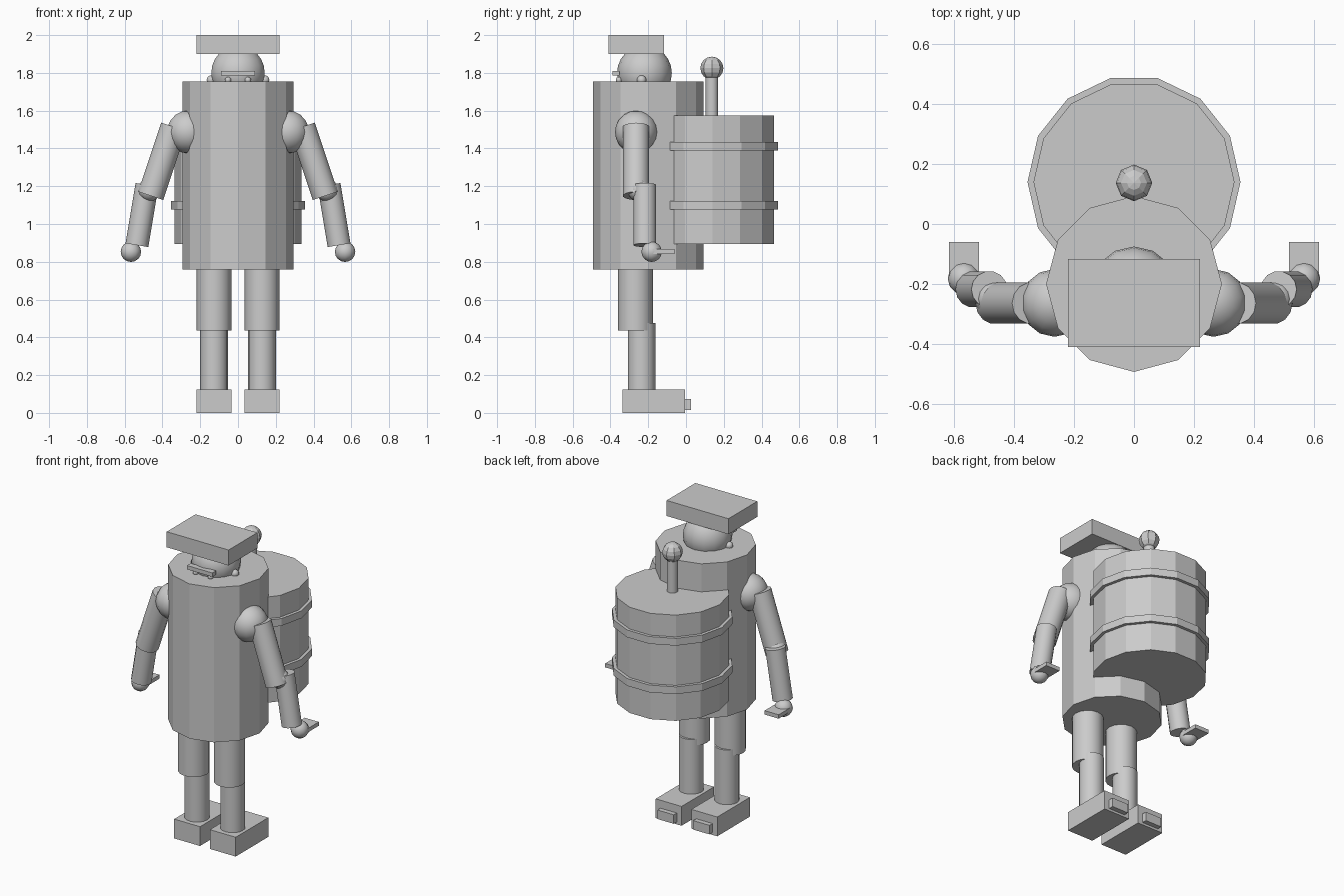
import bpy
import bmesh
import math
from mathutils import Matrix, Vector

cube = bpy.data.objects.get("Cube")
if cube:
    bpy.data.objects.remove(cube, do_unlink=True)

# Single grey material
grey = bpy.data.materials.new("plain grey")
grey.use_nodes = True
colour = (0.6, 0.6, 0.6, 1)
grey.diffuse_color = colour
for node in grey.node_tree.nodes:
    if node.type == 'BSDF_PRINCIPLED':
        node.inputs["Base Color"].default_value = colour


def finish(name, bm, smooth):
    mesh = bpy.data.meshes.new(name)
    bm.to_mesh(mesh)
    bm.free()
    mesh.materials.append(grey)
    if smooth:
        mesh.polygons.foreach_set("use_smooth", [True] * len(mesh.polygons))
        mesh.set_sharp_from_angle(angle=math.radians(50))
    obj = bpy.data.objects.new(name, mesh)
    bpy.context.collection.objects.link(obj)
    return obj


def tube(name, start, end, radius, sides=16, smooth=True):
    """Capped cylinder between two points, first corner facing +y."""
    a, b = Vector(start), Vector(end)
    axis = b - a
    tilt = Vector((0, 0, 1)).rotation_difference(axis.normalized())
    place = Matrix.Translation((a + b) / 2) @ tilt.to_matrix().to_4x4()
    bm = bmesh.new()
    bmesh.ops.create_cone(bm, cap_ends=True, segments=sides, radius1=radius,
                          radius2=radius, depth=axis.length,
                          matrix=place @ Matrix.Rotation(math.pi / 2, 4, 'Z'))
    return finish(name, bm, smooth)


def ball(name, centre, radius, segments=12, rings=8, smooth=True):
    bm = bmesh.new()
    bmesh.ops.create_uvsphere(bm, u_segments=segments, v_segments=rings,
                              radius=radius, matrix=Matrix.Translation(centre))
    return finish(name, bm, smooth)


def box(name, low, high):
    low, high = Vector(low), Vector(high)
    bm = bmesh.new()
    bmesh.ops.create_cube(bm, size=1, matrix=Matrix.Translation((low + high) / 2)
                          @ Matrix.Diagonal((high - low).to_4d()))
    return finish(name, bm, False)


# Body
tube("body", (0, -0.2, 0.76), (0, -0.2, 1.755), 0.293, 12, False)

# Head, hat and face
ball("head", (0, -0.22, 1.8), 0.145, 14, 12)
box("hat", (-0.22, -0.41, 1.9), (0.22, -0.117, 2.0))
box("brow", (-0.09, -0.39, 1.785), (0.09, -0.352, 1.81))

# Barrel on the back, with hoops and a stick
tube("barrel", (0, 0.14, 0.895), (0, 0.14, 1.575), 0.335, 14, False)
for name, z in (("lower_hoop", 1.076), ("upper_hoop", 1.388)):
    tube(name, (0, 0.14, z), (0, 0.14, z + 0.047), 0.355, 14, False)
tube("stick", (0, 0.137, 1.5), (0, 0.137, 1.8), 0.033, 12)
ball("stick_knob", (0, 0.137, 1.825), 0.061, 8, 8, False)

# Paired parts
for side, s in (("left", 1), ("right", -1)):
    ball(side + "_eye", (s * 0.053, -0.355, 1.762), 0.017, 10, 8)
    ball(side + "_ear", (s * 0.142, -0.235, 1.762), 0.025, 10, 8)

    # Arm
    ball(side + "_shoulder", (s * 0.265, -0.263, 1.487), 0.113, 14, 10)
    tube(side + "_upper_arm", (s * 0.34, -0.264, 1.514),
         (s * 0.462, -0.264, 1.149), 0.07, 14)
    ball(side + "_elbow", (s * 0.47, -0.25, 1.18), 0.06)
    tube(side + "_forearm", (s * 0.482, -0.218, 1.207),
         (s * 0.535, -0.218, 0.888), 0.061, 14)
    ball(side + "_hand", (s * 0.567, -0.182, 0.853), 0.054)
    x = s * 0.567
    box(side + "_fingers", (x - 0.05, -0.18, 0.842), (x + 0.05, -0.06, 0.867))

    # Leg
    x = s * 0.127
    tube(side + "_thigh", (x, -0.268, 0.435), (x, -0.268, 0.8), 0.092)
    ball(side + "_knee", (x, -0.25, 0.49), 0.073)
    tube(side + "_shin", (x, -0.235, 0.1), (x, -0.235, 0.476), 0.073)
    box(side + "_foot", (x - 0.092, -0.336, 0), (x + 0.092, -0.005, 0.124))
    box(side + "_foot_tip", (x - 0.058, -0.02, 0.015), (x + 0.058, 0.026, 0.073))
